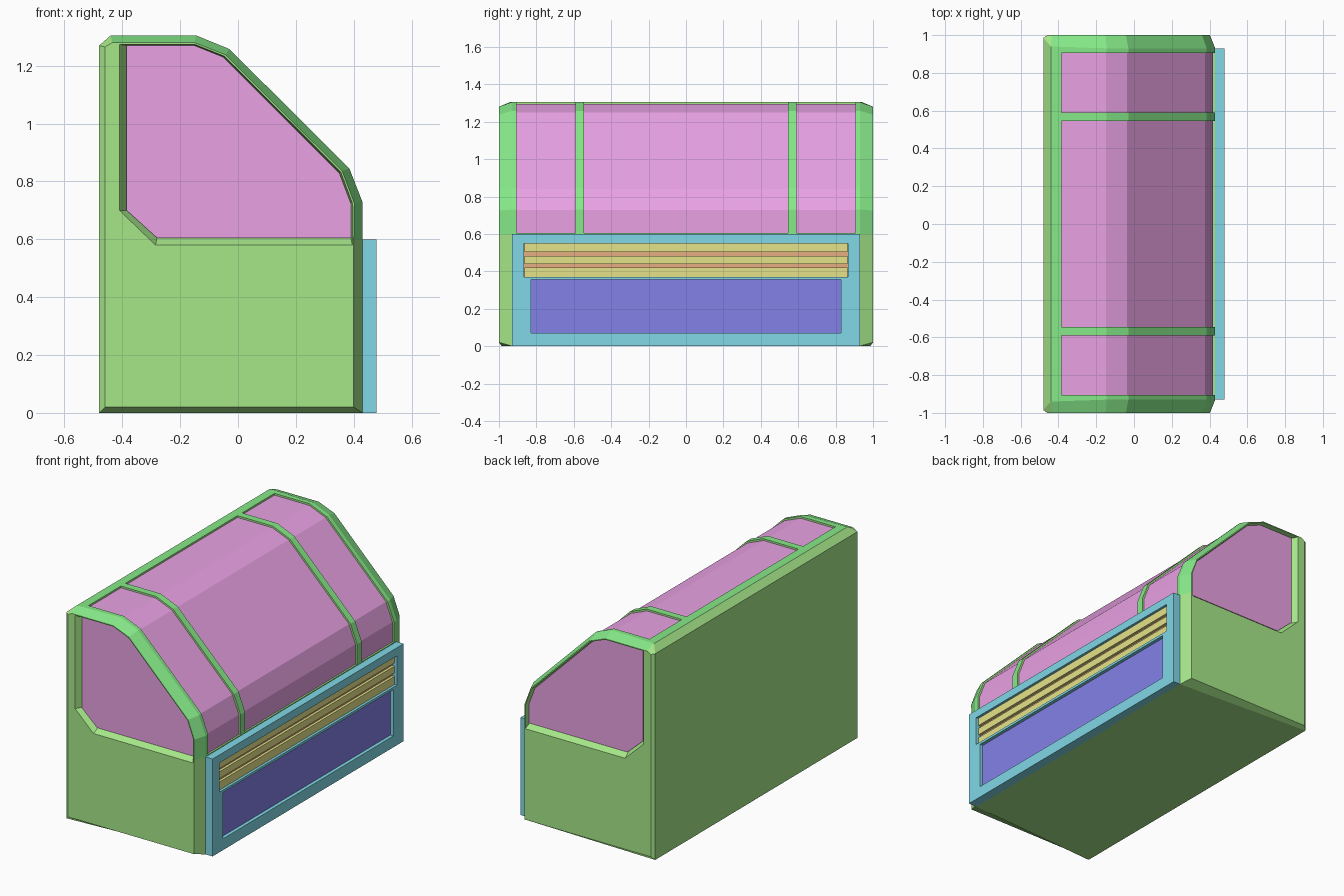
import bpy, bmesh

if "Cube" in bpy.data.objects:
    bpy.data.objects.remove(bpy.data.objects["Cube"])


def material(name, rgb):
    m = bpy.data.materials.new(name)
    m.diffuse_color = (*rgb, 1)
    m.use_nodes = True
    m.node_tree.nodes["Principled BSDF"].inputs["Base Color"].default_value = m.diffuse_color
    return m


GREEN = material("body_green", (0.38, 0.80, 0.25))
TRIM = material("trim_green", (0.24, 0.82, 0.25))
GLASS = material("glass_pink", (0.82, 0.36, 0.78))
TEAL = material("front_teal", (0.22, 0.69, 0.80))
BLUE = material("panel_blue", (0.23, 0.22, 0.80))
YELLOW = material("slat_yellow", (0.79, 0.77, 0.25))
ORANGE = material("grille_orange", (0.80, 0.42, 0.22))


def loft(name, rings, mats=(), trim=()):
    """Closed solid through rings of equal point count; trim = sides using slot 1."""
    bm = bmesh.new()
    vs = [[bm.verts.new(p) for p in ring] for ring in rings]
    n = len(rings[0])
    bm.faces.new(vs[0])
    bm.faces.new(vs[-1][::-1])
    for a, b in zip(vs, vs[1:]):
        for i in range(n):
            j = (i + 1) % n
            f = bm.faces.new((a[i], b[i], b[j], a[j]))
            f.material_index = 1 if i in trim else 0
    bmesh.ops.recalc_face_normals(bm, faces=bm.faces)
    me = bpy.data.meshes.new(name)
    bm.to_mesh(me)
    bm.free()
    for m in mats:
        me.materials.append(m)
    ob = bpy.data.objects.new(name, me)
    bpy.context.collection.objects.link(ob)
    return ob


def at_y(profile, y):
    return [(x, y, z) for x, z in profile]


def prism(name, profile, y0, y1, *mats):
    return loft(name, [at_y(profile, y0), at_y(profile, y1)], mats)


def box(name, x0, x1, half_y, z0, z1, *mats):
    return prism(name, [(x0, z0), (x1, z0), (x1, z1), (x0, z1)], -half_y, half_y, *mats)


def cut(ob, cutter):
    mod = ob.modifiers.new("cut", "BOOLEAN")
    mod.operation, mod.solver, mod.object = "DIFFERENCE", "EXACT", cutter
    bpy.context.view_layer.objects.active = ob
    bpy.ops.object.modifier_apply(modifier=mod.name)
    bpy.data.objects.remove(cutter)


# Cabinet body: outer x, z, end-face x, z, and y where the end chamfer starts
hull = [(-0.48, 0, -0.46, 0.02, 0.985), (0.43, 0, 0.40, 0.02, 0.93),
        (0.43, 0.60, 0.40, 0.60, 0.93), (0.43, 0.73, 0.402, 0.725, 0.93),
        (0.385, 0.845, 0.36, 0.836, 0.93), (-0.03, 1.258, -0.043, 1.238, 0.93),
        (-0.145, 1.305, -0.15, 1.28, 0.93), (-0.44, 1.305, -0.435, 1.28, 0.94),
        (-0.48, 1.27, -0.46, 1.265, 0.985)]


def end_ring(s):
    return [(p[2], s, p[3]) for p in hull]


def outer_ring(s):
    return [(p[0], s * p[4], p[1]) for p in hull]


body = loft("cabinet_body", [end_ring(-1), outer_ring(-1), outer_ring(1), end_ring(1)],
            (GREEN, TRIM), trim=(2, 3, 4, 5, 6))

# Side windows: tapered pocket with a glass pane
rim = [(-0.41, 0.70), (-0.285, 0.58), (0.395, 0.58), (0.395, 0.726),
       (0.355, 0.833), (-0.047, 1.233), (-0.15, 1.274), (-0.41, 1.274)]
pane = [(-0.385, 0.70), (-0.28, 0.605), (0.39, 0.605), (0.39, 0.725),
        (0.35, 0.83), (-0.05, 1.23), (-0.15, 1.27), (-0.385, 1.27)]
for s, side in ((-1, "front"), (1, "back")):
    cut(body, loft("cutter", [at_y(rim, s * 1.05), at_y(rim, s), at_y(pane, s * 0.96)]))
    prism("side_glass_" + side, pane, s * 0.95, s * 0.97, GLASS)

# Hood openings between the ribs
opening = [(-0.385, 1.4), (-0.385, 1.285), (-0.15, 1.285), (-0.042, 1.243),
           (0.366, 0.837), (0.41, 0.725), (0.41, 0.605), (0.6, 0.605), (0.6, 1.4)]
for y0, y1 in ((-0.905, -0.59), (-0.545, 0.545), (0.59, 0.905)):
    cut(body, prism("cutter", opening, y0, y1))

# Curved hood glass
prism("hood_glass", [(-0.386, 1.294), (-0.147, 1.294), (-0.036, 1.249), (0.375, 0.84),
                     (0.419, 0.727), (0.419, 0.603), (0.30, 0.603), (-0.386, 1.20)],
      -0.908, 0.908, GLASS)

# Front panel with two recesses
panel = box("front_panel", 0.42, 0.478, 0.93, 0, 0.60, TEAL)
cut(panel, box("cutter", 0.44, 0.6, 0.83, 0.07, 0.355))
cut(panel, box("cutter", 0.44, 0.6, 0.865, 0.37, 0.55))
box("lower_panel", 0.435, 0.457, 0.83, 0.07, 0.355, BLUE)

# Vent grille
box("grille_back", 0.435, 0.446, 0.865, 0.37, 0.55, ORANGE)
for i, (z0, z1) in enumerate(((0.37, 0.42), (0.44, 0.483), (0.502, 0.55))):
    box("grille_slat_%d" % (i + 1), 0.44, 0.462, 0.864, z0, z1, YELLOW)
